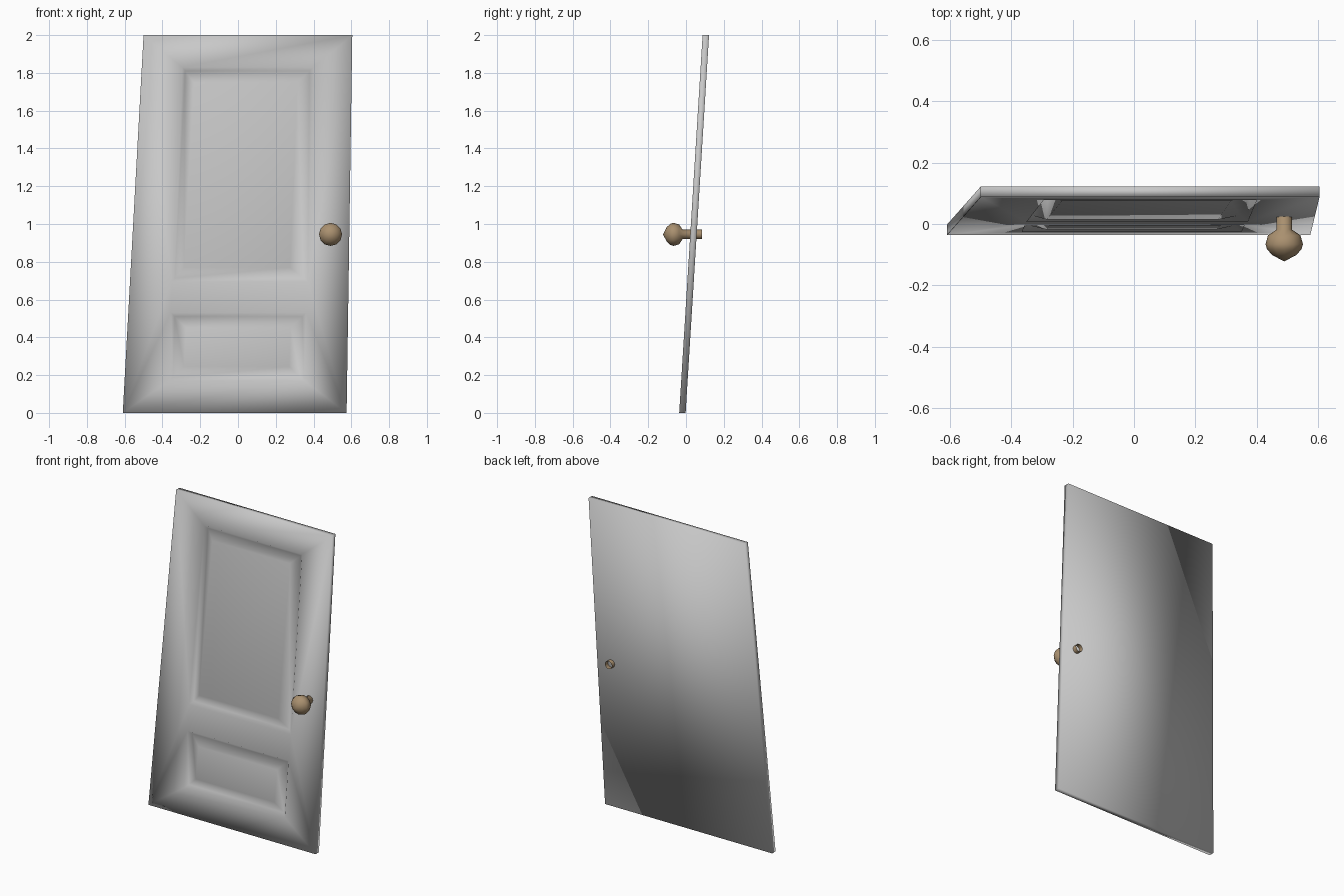
import bpy, bmesh, math

if "Cube" in bpy.data.objects:
    bpy.data.objects.remove(bpy.data.objects["Cube"])


def material(name, rgb):
    m = bpy.data.materials.new(name)
    m.diffuse_color = (*rgb, 1)
    m.use_nodes = True
    m.node_tree.nodes["Principled BSDF"].inputs["Base Color"].default_value = m.diffuse_color
    return m


grey = material("painted_grey", (0.58, 0.58, 0.58))
brass = material("tan_brass", (0.40, 0.28, 0.16))


def finish(bm, name, mat):
    bmesh.ops.recalc_face_normals(bm, faces=bm.faces[:])
    for f in bm.faces:
        f.smooth = True
    me = bpy.data.meshes.new(name)
    bm.to_mesh(me)
    bm.free()
    me.materials.append(mat)
    ob = bpy.data.objects.new(name, me)
    bpy.context.collection.objects.link(ob)
    return ob


# leaning door slab with two fielded panels
bm = bmesh.new()


def loop(corners, depth):
    # corners in x, z laid on the leaning front plane, pushed back by depth
    return [bm.verts.new((x, -0.036 + 0.062 * z + depth, z)) for x, z in corners]


def bridge(a, b):
    for i in range(4):
        j = (i + 1) % 4
        bm.faces.new((a[i], a[j], b[j], b[i]))


def panel(outer, inner):
    # steep wall down to a groove, then a bevel up to the raised field
    groove = [(ox + (ix - ox) * 0.25, oz + (iz - oz) * 0.25)
              for (ox, oz), (ix, iz) in zip(outer, inner)]
    a, b, c = loop(outer, 0), loop(groove, 0.02), loop(inner, 0.003)
    bridge(a, b)
    bridge(b, c)
    bm.faces.new(c)
    return a


# corner order: bottom left, bottom right, top right, top left
edge = [(-0.61, 0), (0.575, 0), (0.605, 2), (-0.5, 2)]
front, back = loop(edge, 0), loop(edge, 0.034)
bridge(front, back)
bm.faces.new(back)
low = panel([(-0.365, 0.17), (0.35, 0.17), (0.36, 0.53), (-0.355, 0.53)],
            [(-0.285, 0.245), (0.27, 0.245), (0.28, 0.45), (-0.275, 0.45)])
up = panel([(-0.35, 0.695), (0.37, 0.695), (0.40, 1.83), (-0.295, 1.83)],
           [(-0.285, 0.77), (0.275, 0.77), (0.315, 1.75), (-0.235, 1.75)])

# rails and stiles around the panels
for face in ((front[0], front[1], low[1], low[0]),
             (low[3], low[2], up[1], up[0]),
             (up[3], up[2], front[2], front[3]),
             (front[0], low[0], low[3]), (front[0], low[3], up[0]),
             (front[0], up[0], front[3]), (up[0], up[3], front[3]),
             (front[1], low[2], low[1]), (front[1], up[1], low[2]),
             (front[1], front[2], up[1]), (up[1], front[2], up[2])):
    bm.faces.new(face)
finish(bm, "door_slab", grey)

# turned knob with its spindle passing through the slab
bm = bmesh.new()
profile = [(0.0, -0.122), (0.038, -0.102), (0.056, -0.083), (0.061, -0.066),
           (0.053, -0.037), (0.025, -0.018), (0.025, 0.085)]
verts = [bm.verts.new((0.49 + r, y, 0.945)) for r, y in profile]
edges = [bm.edges.new(p) for p in zip(verts, verts[1:])]
bmesh.ops.spin(bm, geom=verts + edges, cent=(0.49, 0, 0.945), axis=(0, 1, 0),
               angle=math.tau, steps=12, use_merge=True)
bmesh.ops.remove_doubles(bm, verts=bm.verts[:], dist=0.0005)
finish(bm, "door_knob", brass)
